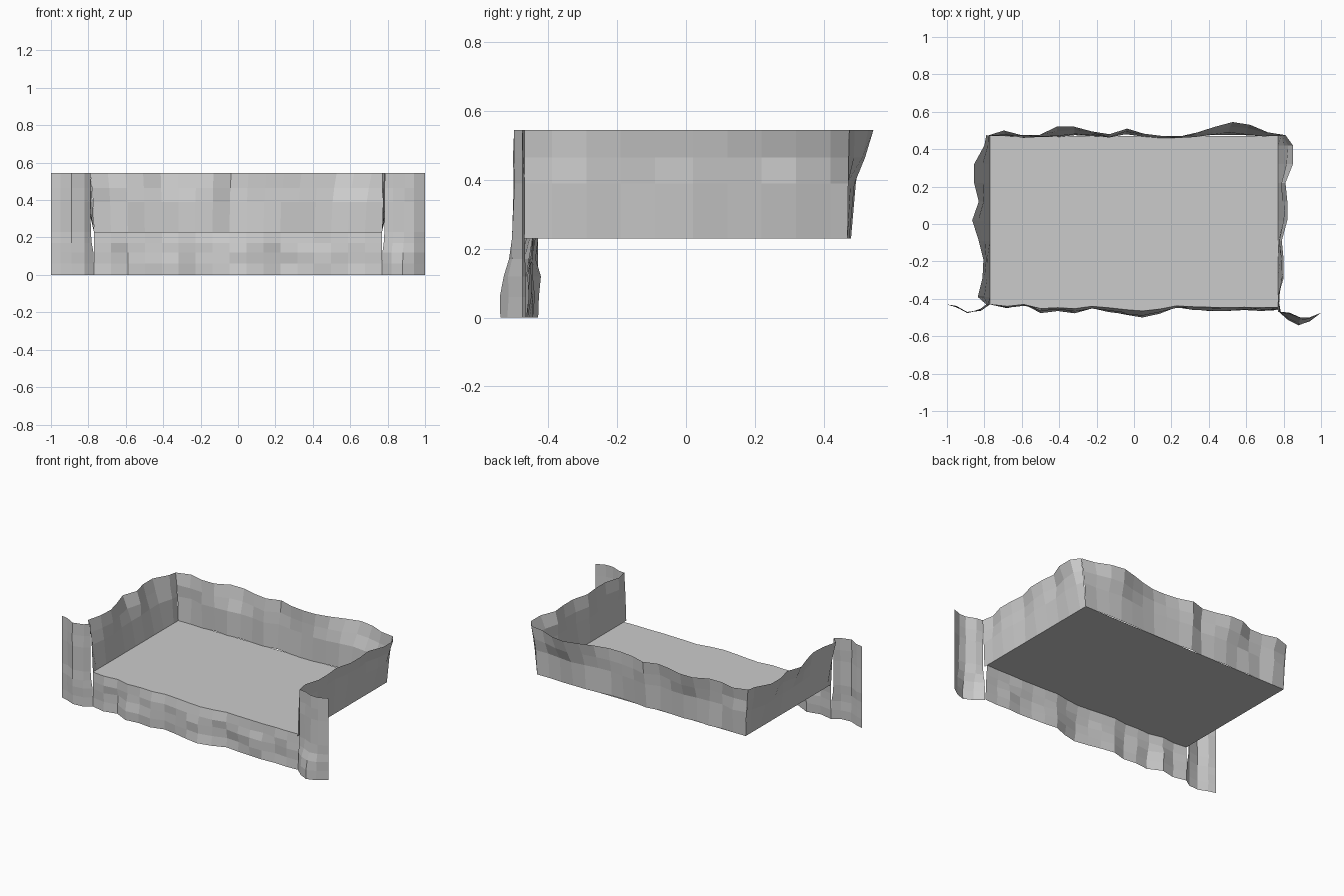
import bpy, random

if "Cube" in bpy.data.objects:
    bpy.data.objects.remove(bpy.data.objects["Cube"])

random.seed(4)
FLOOR = 0.23
XS, YB, YF = 0.77, 0.47, -0.43
UP = [0.23, 0.39, 0.465, 0.545]
LOW = [0.0, 0.06, 0.12, 0.17, 0.23]


def sheet(name, rows):
    """Flat-shaded open sheet from equal-length rows of points."""
    n = len(rows[0])
    verts = [p for r in rows for p in r]
    faces = [(i * n + j, i * n + j + 1, (i + 1) * n + j + 1, (i + 1) * n + j)
             for i in range(len(rows) - 1) for j in range(n - 1)]
    me = bpy.data.meshes.new(name)
    me.from_pydata(verts, [], faces)
    me.update()
    ob = bpy.data.objects.new(name, me)
    bpy.context.collection.objects.link(ob)
    return ob


def rough(base, top, heights, blend, jitter, axis):
    """Rows blending a base path into a rugged path, with rock-like jitter."""
    rows = []
    for z, t in zip(heights, blend):
        row = []
        for k, (a, b) in enumerate(zip(base, top)):
            p = [a[0] + (b[0] - a[0]) * t, a[1] + (b[1] - a[1]) * t, z]
            if 0 < t < 1 and 0 < k < len(base) - 1:
                p[axis] += random.uniform(-jitter, jitter)
            row.append(tuple(p))
        rows.append(row)
    return rows


def spread(lo, hi, n):
    return [lo + (hi - lo) * i / (n - 1) for i in range(n)]


# floor slab surface
sheet("floor", [[(-XS, YF, FLOOR), (XS, YF, FLOOR)], [(-XS, YB, FLOOR), (XS, YB, FLOOR)]])

# back wall
y_back = [.47, .50, .475, .475, .52, .52, .495, .48, .51, .48, .468, .468,
          .49, .52, .545, .53, .49, .475]
y_foot = [.47, .47, .465, .475, .465, .475, .47, .465, .48, .468, .46, .46,
          .47, .475, .475, .475, .47, .47]
n = len(y_back)
base = list(zip(spread(XS, -XS, n), y_foot[::-1]))
top = list(zip(spread(.81, -.79, n), y_back[::-1]))
sheet("back_wall", rough(base, top, UP, [0, .25, .55, 1], .012, 1))

# side walls
x_right = [.785, .77, .80, .80, .79, .82, .82, .81, .85, .85, .81]
x_left = [.79, .835, .81, .805, .83, .865, .83, .855, .855, .80, .79]
y_side = [-.47, -.39, -.29, -.19, -.09, .02, .12, .22, .32, .42, .475]
for name, s, xs in (("right_wall", 1, x_right), ("left_wall", -1, x_left)):
    ys = y_side if s > 0 else [-.43] + y_side[1:]
    base = [(s * XS, y) for y in ys[:-1]] + [(s * XS, YB)]
    top = [(s * x, y) for x, y in zip(xs, ys)]
    rows = rough(base, top, UP, [0, .4, .65, 1], .008, 0)
    sheet(name, rows if s > 0 else [r[::-1] for r in rows])

# front wall below the floor, with a narrow lip joining the floor edge
y_front = [-.43, -.45, -.43, -.475, -.465, -.475, -.45, -.465, -.485, -.50,
           -.48, -.445, -.455, -.46, -.465, -.46, -.465, -.46]
xs = spread(-XS, XS, len(y_front))
base = list(zip(xs, y_front))
top = [(x, YF + .5 * (y - YF)) for x, y in base]
rows = rough(base, top, LOW, [0, .15, .35, .6, 1], .009, 1)
rows.append([(x, YF, FLOOR) for x in xs])
sheet("front_wall", rows)

# full-height wings either side of the front
heights = LOW + UP[1:]
blend = [0, .05, .15, .6, .85, .9, .95, 1]
wings = {
    "left_wing": ([(-1, -.43), (-.95, -.445), (-.89, -.47), (-.82, -.465), (-.77, -.43)],
                  [(-1, -.43), (-.95, -.44), (-.89, -.475), (-.82, -.455), (-.79, -.43)]),
    "right_wing": ([(.77, -.465), (.82, -.51), (.88, -.54), (.94, -.52), (1, -.475)],
                   [(.785, -.47), (.83, -.475), (.89, -.50), (.94, -.50), (1, -.475)]),
}
for name, (base, top) in wings.items():
    sheet(name, rough(base, top, heights, blend, .004, 1))

# thin strip lying on the floor near the front
sheet("floor_strip", [[(-.05, -.389, .231), (.16, -.389, .231)],
                      [(-.05, -.385, .231), (.16, -.385, .231)]])
